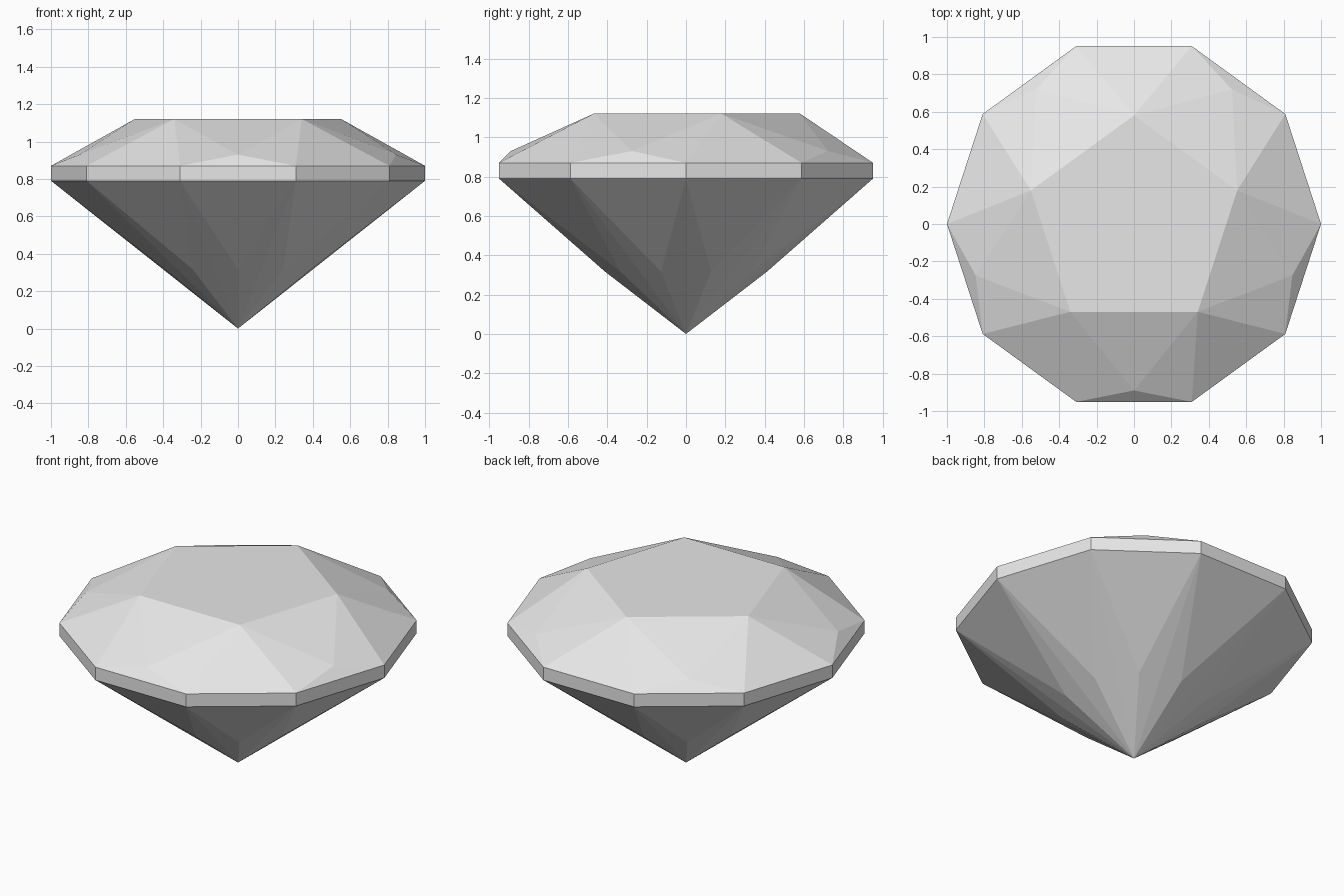
import bpy
import bmesh
from math import cos, sin, radians

default_cube = bpy.data.objects.get("Cube")
if default_cube:
    bpy.data.objects.remove(default_cube, do_unlink=True)

SIDES = 10
STEP = 360 / SIDES

# One flat colour for the whole stone
grey = bpy.data.materials.new("pale_grey")
grey.use_nodes = True
colour = (0.8, 0.8, 0.8, 1)
grey.diffuse_color = colour
grey.node_tree.nodes["Principled BSDF"].inputs["Base Color"].default_value = colour

bm = bmesh.new()


def ring(count, radius, z, start):
    """Evenly spaced vertices on a circle; start is the first angle in degrees."""
    angles = [radians(start + i * 360 / count) for i in range(count)]
    return [bm.verts.new((radius * cos(a), radius * sin(a), z)) for a in angles]


girdle_top = ring(SIDES, 1, 0.87, 0)
girdle_base = ring(SIDES, 1, 0.79, 0)
table = ring(SIDES // 2, 0.58, 1.12, STEP / 2)
crown_mid = ring(SIDES // 2, 0.89, 0.93, STEP * 1.5)
pavilion_mid = ring(SIDES, 0.412, 0.317, STEP / 2)
culet = bm.verts.new((0, 0, 0))

# Girdle band and pavilion facets below it
for i in range(SIDES):
    j = (i + 1) % SIDES
    bm.faces.new((girdle_base[i], girdle_base[j], girdle_top[j], girdle_top[i]))
    bm.faces.new((girdle_base[j], girdle_base[i], pavilion_mid[i]))
    bm.faces.new((girdle_base[i], culet, pavilion_mid[i]))
    bm.faces.new((girdle_base[j], pavilion_mid[i], culet))

# Flat table and crown facets around it
bm.faces.new(table)
for k in range(SIDES // 2):
    n = (k + 1) % (SIDES // 2)
    a, b, c, d = (girdle_top[(2 * k + s) % SIDES] for s in range(4))
    t, u, m = table[k], table[n], crown_mid[k]
    for facet in ((a, b, t), (b, c, m), (b, m, t), (c, u, m), (t, m, u)):
        bm.faces.new(facet)

bmesh.ops.recalc_face_normals(bm, faces=bm.faces)
mesh = bpy.data.meshes.new("cut_gem")
bm.to_mesh(mesh)
bm.free()
mesh.materials.append(grey)
gem = bpy.data.objects.new("cut_gem", mesh)
bpy.context.scene.collection.objects.link(gem)
